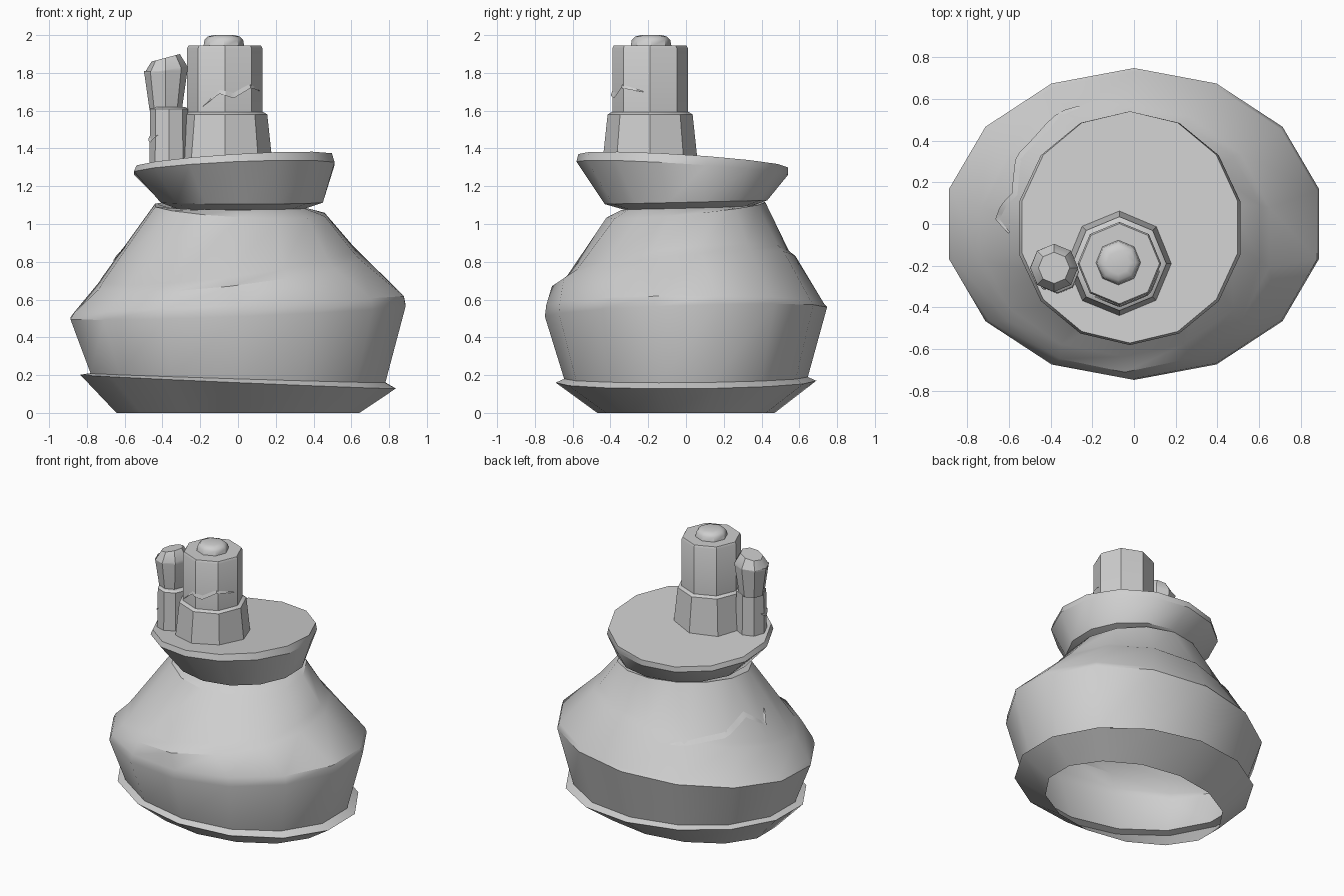
import bpy, bmesh
from math import cos, sin, radians, tau, pi
from mathutils import Vector
from mathutils.bvhtree import BVHTree

cube = bpy.data.objects.get("Cube")
if cube:
    bpy.data.objects.remove(cube, do_unlink=True)

# One plain grey for everything
grey = bpy.data.materials.new("stone grey")
grey.use_nodes = True
colour = (0.62, 0.62, 0.62, 1)
grey.diffuse_color = colour
grey.node_tree.nodes["Principled BSDF"].inputs["Base Color"].default_value = colour


def finish(name, bm, angle):
    mesh = bpy.data.meshes.new(name)
    bm.to_mesh(mesh)
    bm.free()
    mesh.materials.append(grey)
    obj = bpy.data.objects.new(name, mesh)
    bpy.context.collection.objects.link(obj)
    bpy.ops.object.select_all(action="DESELECT")
    obj.select_set(True)
    bpy.context.view_layer.objects.active = obj
    bpy.ops.object.shade_smooth_by_angle(angle=radians(angle))
    return obj


def loft(name, sides, rings, cap_low=False, cap_top=False, angle=35):
    """Each ring: centre x, centre y, radius x, radius y, height, tilt x, tilt y."""
    bm = bmesh.new()
    loops = []
    for cx, cy, rx, ry, z, tx, ty in rings:
        loop = []
        for i in range(sides):
            a = pi / 2 + tau * i / sides
            loop.append(bm.verts.new((cx + rx * cos(a), cy + ry * sin(a),
                                      z + tx * cos(a) + ty * sin(a))))
        loops.append(loop)
    for low, high in zip(loops, loops[1:]):
        for i in range(sides):
            j = (i + 1) % sides
            bm.faces.new((low[i], low[j], high[j], high[i]))
    if cap_low:
        bm.faces.new(loops[0][::-1])
    if cap_top:
        bm.faces.new(loops[-1])
    return finish(name, bm, angle)


def column(name, cx, cy, profile, tilt=0):
    """Eight-sided closed column from (radius, height) pairs."""
    rings = [(cx, cy, r, r, z, tilt * (k > 1), 0) for k, (r, z) in enumerate(profile)]
    return loft(name, 8, rings, True, True)


def crack(name, target, cx, cy, path, width, steps=5):
    """Thin tapered zigzag laid on a surface; path is (azimuth, height) pairs."""
    bm = bmesh.new()
    bm.from_mesh(target.data)
    tree = BVHTree.FromBMesh(bm)
    bm.clear()
    points = [path[0]]
    for (a, z), (b, w) in zip(path, path[1:]):
        points += [(a + (b - a) * k / steps, z + (w - z) * k / steps)
                   for k in range(1, steps + 1)]
    previous = None
    for i, (azimuth, z) in enumerate(points):
        t = radians(azimuth)
        out = Vector((cos(t), sin(t), 0))
        half = width * (0.1 + sin(pi * i / (len(points) - 1))) / 2
        pair = []
        for dz, lift in ((half, 0.002), (-half, 0.009)):
            start = Vector((cx, cy, z + dz)) + out * 3
            hit = tree.ray_cast(start, -out)[0]
            pair.append(bm.verts.new(hit + out * lift))
        if previous:
            bm.faces.new((previous[1], pair[1], pair[0], previous[0]))
        previous = pair
    return finish(name, bm, 30)


# Flared foot, open underneath, with a narrow ledge on top
loft("flared_foot", 14, [
    (0, 0, 0.66, 0.47, 0, 0, 0),
    (0, 0, 0.855, 0.69, 0.165, -0.037, 0.005),
    (0, 0, 0.80, 0.645, 0.185, -0.025, 0.005),
], angle=30)

# Bulging body with a slanting ledge around its front
body = loft("body", 14, [
    (0, 0, 0.80, 0.645, 0.185, -0.025, 0.005),
    (0, 0, 0.91, 0.747, 0.535, 0.035, 0.025),
    (0.005, -0.005, 0.895, 0.735, 0.575, 0.045, 0.005),
    (-0.045, -0.065, 0.71, 0.645, 0.75, 0.08, 0.08),
    (-0.055, -0.045, 0.68, 0.59, 0.787, 0.085, 0.07),
    (0.01, 0, 0.46, 0.42, 1.075, -0.025, 0.04),
    (0, 0, 0.36, 0.34, 1.085, 0, 0.01),
], angle=32)

# Tilted dish on top of the body
loft("dish", 14, [
    (0, 0, 0.31, 0.29, 1.07, -0.005, 0.005),
    (0.02, 0, 0.44, 0.43, 1.115, 0, 0.01),
    (-0.02, -0.02, 0.545, 0.56, 1.295, 0.025, -0.035),
    (-0.02, -0.015, 0.53, 0.555, 1.335, 0.033, -0.035),
], True, True, angle=32)

# Main tower: tapered base, shaft and top knob
TX, TY = -0.07, -0.19
column("tower_base", TX, TY, [(0.255, 1.3), (0.225, 1.58), (0.205, 1.592)])
shaft = column("tower_shaft", TX, TY, [(0.2, 1.57), (0.2, 1.93), (0.192, 1.945)])
column("tower_knob", TX - 0.005, TY + 0.005,
       [(0.108, 1.94), (0.102, 1.975), (0.085, 1.992), (0.055, 2.0)])

# Side pipe: straight base and a widening head with a sloped top
pipe = column("pipe_base", -0.365, -0.23, [(0.105, 1.28), (0.1, 1.61), (0.085, 1.62)])
column("pipe_head", -0.383, -0.21,
       [(0.085, 1.6), (0.115, 1.81), (0.115, 1.815), (0.075, 1.88)], tilt=0.02)

# Surface cracks
crack("body_crack", body, 0, 0,
      [(115, 0.76), (121, 0.77), (148, 0.81), (166, 0.9), (178, 0.81), (184, 0.88)], 0.03)
crack("shaft_crack", shaft, TX, TY,
      [(-127, 1.62), (-98, 1.70), (-76, 1.68), (-48, 1.73), (-10, 1.70)], 0.025)
crack("pipe_crack", pipe, -0.365, -0.23, [(165, 1.47), (195, 1.44), (235, 1.47)], 0.02)
